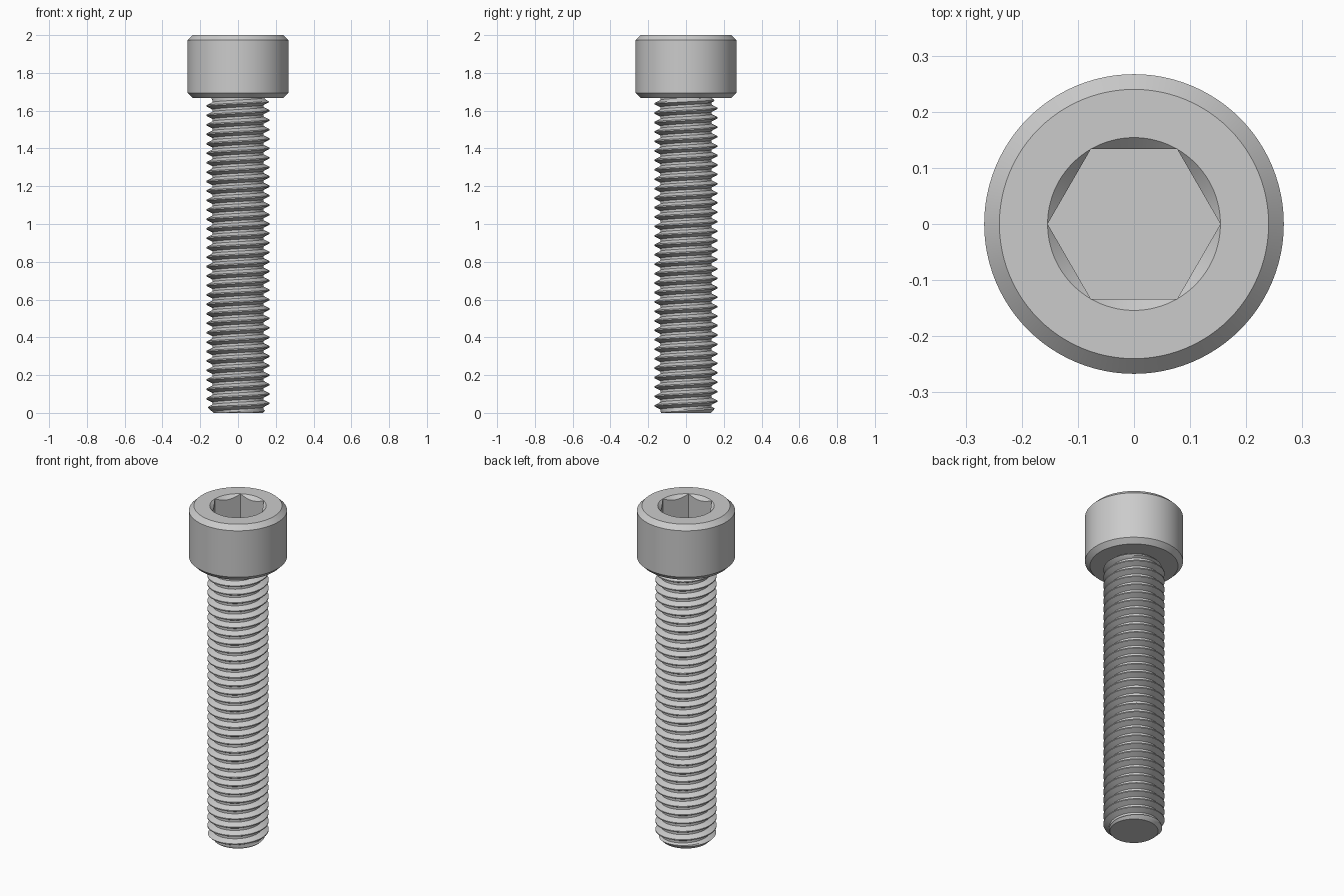
import bpy
import bmesh
import math

cube = bpy.data.objects.get("Cube")
if cube:
    bpy.data.objects.remove(cube, do_unlink=True)

# Main sizes
TOP, SEAT = 2.0, 1.667
HEAD_R, CHAMFER = 0.267, 0.027
SOCKET_R, SOCKET_FLOOR = 0.154, 1.833
THREAD_R, PITCH, DEPTH = 0.1667, 0.05, 0.031
END_R = 0.131

steel = bpy.data.materials.new("steel_grey")
steel.use_nodes = True
colour = (0.6, 0.6, 0.6, 1)
steel.diffuse_color = colour
steel.node_tree.nodes["Principled BSDF"].inputs["Base Color"].default_value = colour


def finish(name, bm):
    """Turn a bmesh into a smooth-shaded object with sharp edges kept."""
    bmesh.ops.remove_doubles(bm, verts=bm.verts, dist=1e-5)
    bmesh.ops.recalc_face_normals(bm, faces=bm.faces)
    mesh = bpy.data.meshes.new(name)
    bm.to_mesh(mesh)
    bm.free()
    mesh.materials.append(steel)
    obj = bpy.data.objects.new(name, mesh)
    bpy.context.collection.objects.link(obj)
    bpy.ops.object.select_all(action="DESELECT")
    obj.select_set(True)
    bpy.context.view_layer.objects.active = obj
    bpy.ops.object.shade_smooth_by_angle(angle=math.radians(30))
    return obj


def polar(r, a, z):
    return (r * math.cos(a), r * math.sin(a), z)


def hex_radius(a):
    """Distance from the axis to the hexagon wall, with corners on x."""
    side = math.pi / 3
    return SOCKET_R * math.cos(side / 2) / math.cos(a % side - side / 2)


# Cap head: chamfered cylinder with a countersunk hexagonal socket
def build_head(segments=96):
    bm = bmesh.new()
    angles = [2 * math.pi * i / segments for i in range(segments)]
    profile = [(HEAD_R - CHAMFER, SEAT), (HEAD_R, SEAT + CHAMFER),
               (HEAD_R, TOP - CHAMFER), (HEAD_R - CHAMFER, TOP), (SOCKET_R, TOP)]
    rings = [[bm.verts.new(polar(r, a, z)) for a in angles] for r, z in profile]
    # Conical countersink meets the six flats in arcs
    rings.append([bm.verts.new(polar(hex_radius(a), a, TOP - SOCKET_R + hex_radius(a)))
                  for a in angles])
    rings.append([bm.verts.new(polar(hex_radius(a), a, SOCKET_FLOOR)) for a in angles])
    for low, high in zip(rings, rings[1:]):
        for i in range(segments):
            j = (i + 1) % segments
            bm.faces.new((low[i], low[j], high[j], high[i]))
    bm.faces.new(rings[0])
    bm.faces.new(rings[-1])
    return finish("socket_head", bm)


# Threaded shank: a continuous right-handed helical surface
def build_shank(segments=72):
    bm = bmesh.new()
    crest, root = 1 / 16, 3 / 8
    middle = (crest + root) / 2
    steps = [-root, -middle, -crest, crest, middle, root]
    turns = range(-2, int(SEAT / PITCH) + 3)
    rows = []
    for turn in turns:
        for f in steps:
            slope = min(max((abs(f) - crest) / (root - crest), 0), 1)
            row = []
            for i in range(segments):
                z = PITCH * (turn + f + i / segments)
                r = min(THREAD_R - DEPTH * slope,
                        END_R + max(z, -0.02),
                        THREAD_R - DEPTH + 1.5 * max(SEAT - z, 0))
                row.append(bm.verts.new(polar(r, 2 * math.pi * i / segments, z)))
            rows.append(row)
    # The last column joins the first one a full turn higher
    n = len(steps)
    for k in range(len(rows) - n - 1):
        for i in range(segments):
            j = (i + 1) % segments
            up = n if j == 0 else 0
            bm.faces.new((rows[k][i], rows[k + up][j],
                          rows[k + up + 1][j], rows[k + 1][i]))
    # Trim both ends square and cap them
    for z, direction in ((0, -1), (SEAT + 0.01, 1)):
        geom = bm.verts[:] + bm.edges[:] + bm.faces[:]
        bmesh.ops.bisect_plane(bm, geom=geom, dist=1e-6, plane_co=(0, 0, z),
                               plane_no=(0, 0, direction), clear_outer=True)
    loose = [v for v in bm.verts if not v.link_faces]
    bmesh.ops.delete(bm, geom=loose, context="VERTS")
    bmesh.ops.holes_fill(bm, edges=[e for e in bm.edges if e.is_boundary], sides=0)
    return finish("threaded_shank", bm)


build_head()
build_shank()
